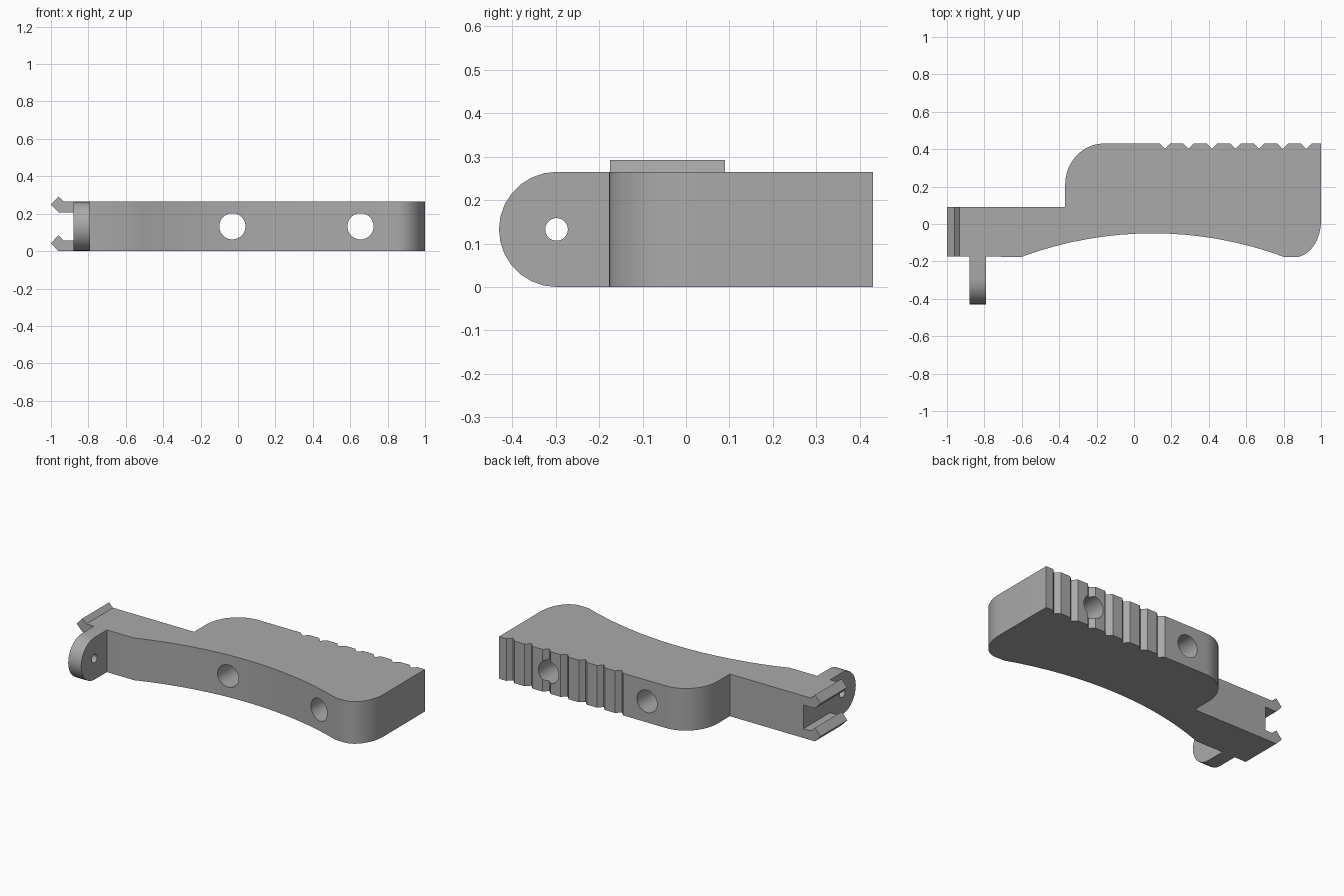
import bpy
import bmesh
from math import sin, cos, pi, radians, sqrt
from mathutils import Matrix

old = bpy.data.objects.get("Cube")
if old:
    bpy.data.objects.remove(old, do_unlink=True)

grey = bpy.data.materials.new("plain grey")
grey.use_nodes = True
colour = (0.4, 0.4, 0.4, 1)
grey.diffuse_color = colour
grey.node_tree.nodes["Principled BSDF"].inputs["Base Color"].default_value = colour

HEIGHT = 0.265
MID = HEIGHT / 2


def arc(cx, cy, rx, ry, start, end, steps):
    """Points on an ellipse, angles in degrees."""
    angles = [radians(start + (end - start) * i / steps) for i in range(steps + 1)]
    return [(cx + rx * cos(a), cy + ry * sin(a)) for a in angles]


def extrude(name, profile, place, low, high):
    """Sweep a 2D profile from low to high; place maps (u, v, depth) to xyz."""
    bm = bmesh.new()
    face = bm.faces.new([bm.verts.new(place(u, v, low)) for u, v in profile])
    step = [b - a for a, b in zip(place(0, 0, low), place(0, 0, high))]
    moved = bmesh.ops.extrude_face_region(bm, geom=[face], use_keep_orig=True)["geom"]
    bmesh.ops.translate(bm, vec=step, verts=[g for g in moved if isinstance(g, bmesh.types.BMVert)])
    bmesh.ops.recalc_face_normals(bm, faces=bm.faces)
    mesh = bpy.data.meshes.new(name)
    bm.to_mesh(mesh)
    bm.free()
    mesh.materials.append(grey)
    obj = bpy.data.objects.new(name, mesh)
    bpy.context.collection.objects.link(obj)
    return obj


def drill(target, name, radius, length, location, axis):
    """Cut a round hole through the target."""
    bm = bmesh.new()
    bmesh.ops.create_cone(bm, cap_ends=True, segments=40, radius1=radius, radius2=radius,
                          depth=length, matrix=Matrix.Rotation(pi / 2, 4, axis))
    mesh = bpy.data.meshes.new(name)
    bm.to_mesh(mesh)
    bm.free()
    mesh.materials.append(grey)
    cutter = bpy.data.objects.new(name, mesh)
    bpy.context.collection.objects.link(cutter)
    cutter.location = location
    cut = target.modifiers.new(name, "BOOLEAN")
    cut.operation = "DIFFERENCE"
    cut.solver = "EXACT"
    cut.object = cutter
    bpy.context.view_layer.objects.active = target
    bpy.ops.object.modifier_apply(modifier=name)
    bpy.data.objects.remove(cutter, do_unlink=True)


def along_x(u, v, d):
    return (d, u, v)


def along_y(u, v, d):
    return (u, d, v)


def along_z(u, v, d):
    return (u, v, d)


# Grip body: concave front, rounded corners, notched back
outline = [(-0.88, 0.09), (-0.88, -0.175)]
radius = 2.02
for i in range(17):
    x = -0.6 + 1.4 * i / 16
    outline.append((x, -0.05 - radius + sqrt(radius ** 2 - (x - 0.1) ** 2)))
outline += arc(0.86, 0.02, 0.14, 0.197, -90, 0, 14)
outline.append((1, 0.43))
for i in reversed(range(7)):
    x = 0.165 + 0.126 * i
    outline += [(x + 0.028, 0.43), (x, 0.402), (x - 0.028, 0.43)]
outline += arc(-0.16, 0.21, 0.208, 0.22, 90, 180, 16)
outline.append((-0.368, 0.09))
body = extrude("grip_body", outline, along_z, 0, HEIGHT)
for x in (-0.03, 0.655):
    drill(body, "bolt_hole", 0.07, 2, (x, 0, MID), "X")

# Snap hooks at the narrow end
hook = [(-0.88, 0), (-0.96, 0), (-1, 0.042), (-0.96, 0.085), (-0.932, 0.058), (-0.88, 0.058)]
for name, lift in (("lower_hook", 0), ("upper_hook", HEIGHT - 0.058)):
    extrude(name, [(x, z + lift) for x, z in hook], along_y, -0.175, 0.09)

# Pivot lug with its pin hole
lug_outline = arc(-0.298, MID, MID, MID, 90, 270, 14) + [(-0.175, 0), (-0.175, HEIGHT)]
lug = extrude("pivot_lug", lug_outline, along_x, -0.88, -0.79)
drill(lug, "pin_hole", 0.026, 1, (-0.835, -0.298, MID), "Y")

# Smooth the curves and keep the edges crisp
for obj in (body, lug):
    bpy.ops.object.select_all(action="DESELECT")
    obj.select_set(True)
    bpy.context.view_layer.objects.active = obj
    bpy.ops.object.shade_smooth_by_angle(angle=radians(30))
